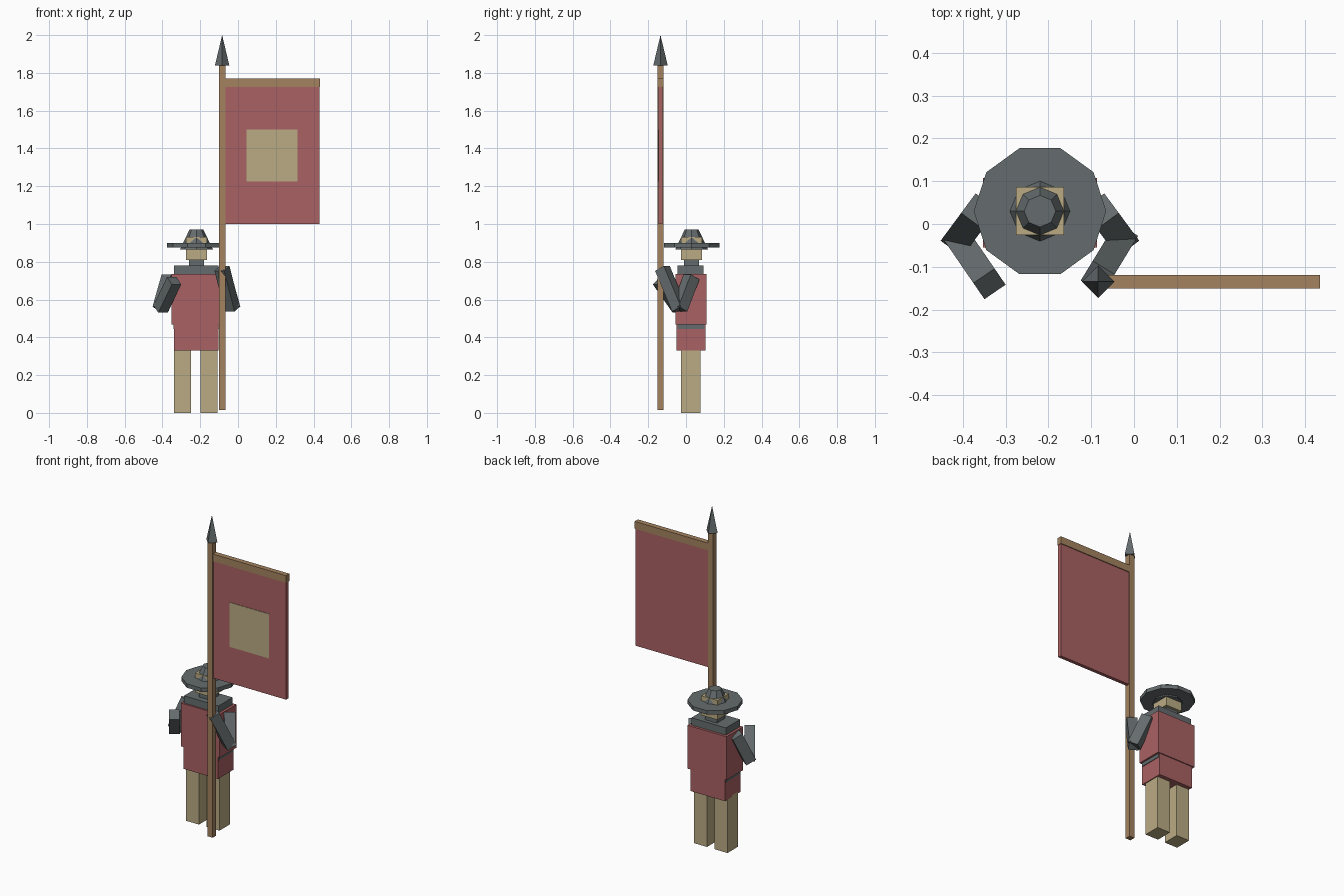
import bpy, math
from mathutils import Vector, Matrix

if "Cube" in bpy.data.objects:
    bpy.data.objects.remove(bpy.data.objects["Cube"])


def material(name, rgb):
    m = bpy.data.materials.new(name)
    m.use_nodes = True
    m.diffuse_color = (*rgb, 1)
    m.node_tree.nodes["Principled BSDF"].inputs["Base Color"].default_value = (*rgb, 1)
    return m


red = material("faded_red", (0.40, 0.12, 0.125))
cream = material("pale_cream", (0.49, 0.41, 0.23))
grey = material("slate_grey", (0.13, 0.15, 0.155))
wood = material("brown_wood", (0.37, 0.225, 0.115))

CX, CY = -0.22, 0.03  # centre of the figure


def finish(name, mat):
    ob = bpy.context.object
    ob.name = ob.data.name = name
    ob.data.materials.append(mat)
    return ob


def box(name, mat, x, y, z):
    """Box from its (low, high) extent on each axis."""
    bpy.ops.mesh.primitive_cube_add(size=1)
    ob = finish(name, mat)
    size = [b - a for a, b in (x, y, z)]
    mid = Vector([(a + b) / 2 for a, b in (x, y, z)])
    ob.data.transform(Matrix.Diagonal((*size, 1)))
    ob.location = mid
    return ob


def centred(name, mat, half, y, z):
    return box(name, mat, (CX - half, CX + half), y, z)


def cone(name, mat, sides, r1, r2, x, y, z1, z2):
    """Upright frustum with one corner pointing along +x."""
    bpy.ops.mesh.primitive_cone_add(vertices=sides, radius1=r1, radius2=r2, depth=z2 - z1)
    ob = finish(name, mat)
    ob.data.transform(Matrix.Rotation(math.pi / 2, 4, "Z"))
    ob.location = (x, y, (z1 + z2) / 2)
    return ob


def limb(name, start, end, width):
    """Square bar between two points, with one pair of sides kept level."""
    a, b = Vector(start), Vector(end)
    d = (b - a).normalized()
    side = d.cross(Vector((0, 0, 1))).normalized()
    rot = Matrix((side, d.cross(side), d)).transposed().to_4x4()
    bpy.ops.mesh.primitive_cube_add(size=1)
    ob = finish(name, grey)
    ob.data.transform(Matrix.Diagonal((width, width, (b - a).length, 1)))
    ob.matrix_world = Matrix.Translation((a + b) / 2) @ rot


# Legs and clothing
for label, s in (("left", 1), ("right", -1)):
    x = CX - 0.003 + s * 0.07
    box(label + "_leg", cream, (x - 0.045, x + 0.045), (-0.027, 0.077), (0, 0.34))
centred("tunic_skirt", red, 0.118, (-0.05, 0.102), (0.33, 0.47))
centred("belt", grey, 0.122, (-0.046, 0.097), (0.445, 0.47))
centred("torso", red, 0.133, (-0.055, 0.108), (0.467, 0.735))
centred("collar", grey, 0.118, (-0.045, 0.093), (0.735, 0.78))

# Head and hat
centred("neck", grey, 0.04, (CY - 0.04, CY + 0.04), (0.78, 0.815))
centred("head", cream, 0.056, (CY - 0.056, CY + 0.056), (0.81, 0.93))
cone("hat_brim", grey, 10, 0.155, 0.155, CX, CY, 0.876, 0.90)
cone("hat_crown", grey, 8, 0.087, 0.037, CX, CY, 0.865, 0.97)

# Arms, bent at the elbow; the left one reaches up to the pole
for label, s, hand in (("left", 1, (0.135, -0.125, 0.765)),
                       ("right", -1, (0.118, -0.14, 0.70))):
    shoulder = (CX + s * 0.142, 0.03, 0.72)
    elbow = (CX + s * 0.19, -0.035, 0.55)
    limb(label + "_upper_arm", shoulder, elbow, 0.063)
    limb(label + "_forearm", elbow, (CX + s * hand[0], *hand[1:]), 0.06)

# Pole, spear tip and banner
PX, PY = -0.084, -0.135
box("pole", wood, (PX - 0.017, PX + 0.017), (PY - 0.017, PY + 0.017), (0.015, 1.85))
cone("spear_tip", grey, 4, 0.038, 0, PX, PY, 1.84, 2.0)
box("crossbar", wood, (PX, 0.435), (PY - 0.016, PY + 0.016), (1.725, 1.77))
box("banner", red, (PX, 0.432), (PY - 0.011, PY + 0.011), (1.0, 1.73))
box("banner_square", cream, (0.045, 0.315), (PY - 0.014, PY - 0.01), (1.225, 1.50))
